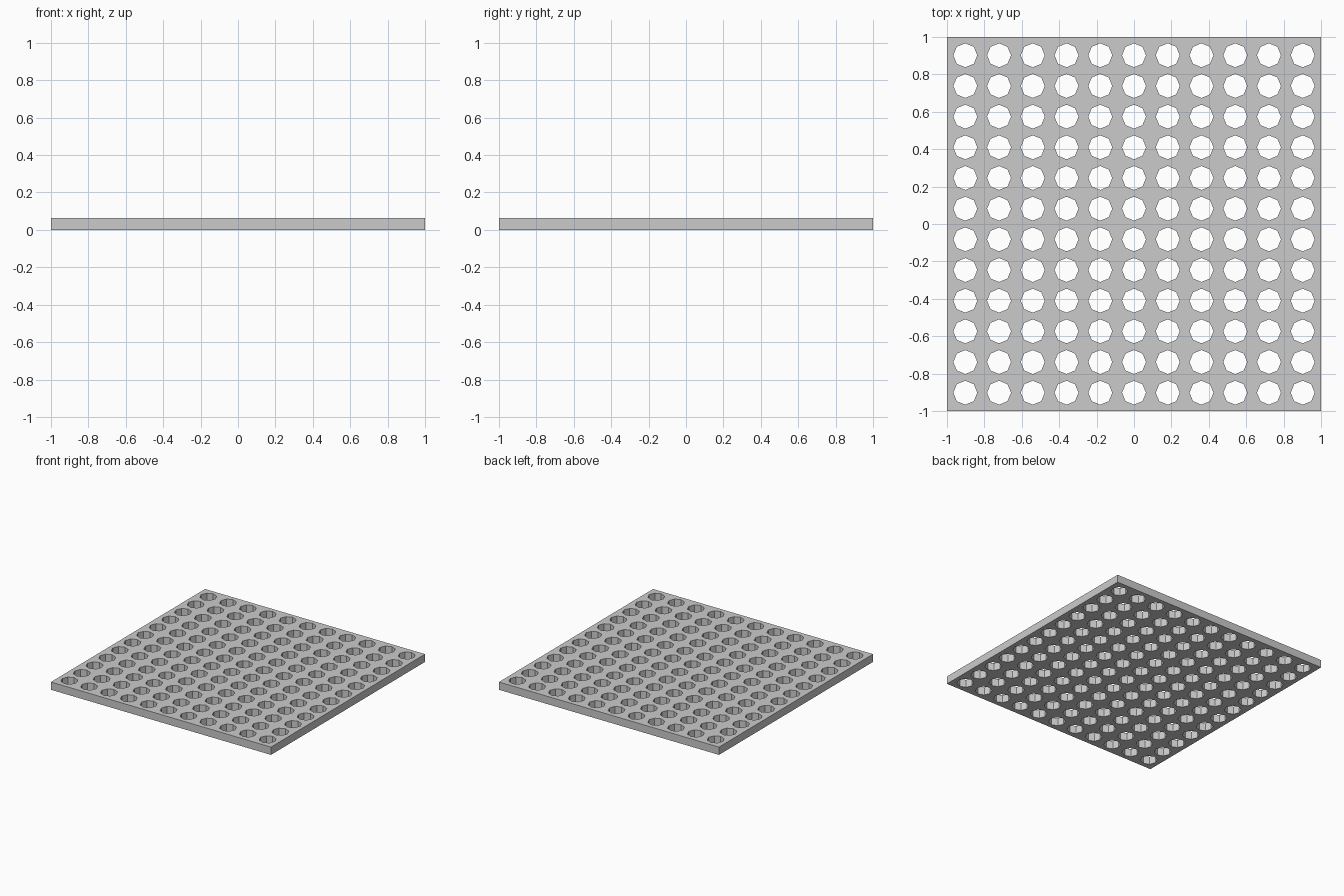
import bpy, bmesh
from math import cos, sin, tau

if "Cube" in bpy.data.objects:
    bpy.data.objects.remove(bpy.data.objects["Cube"])

COLS, ROWS, REACH = 11, 12, 0.902
RADIUS, SIDES, THICK = 0.064, 8, 0.064

# Flat outline with a grid of octagonal holes, extruded into a plate
curve = bpy.data.curves.new("perforated_plate", 'CURVE')
curve.dimensions = '2D'
curve.fill_mode = 'BOTH'
curve.extrude = THICK / 2

def add_loop(points):
    spline = curve.splines.new('POLY')
    spline.points.add(len(points) - 1)
    for p, (x, y) in zip(spline.points, points):
        p.co = (x, y, 0, 1)
    spline.use_cyclic_u = True

add_loop([(-1, -1), (1, -1), (1, 1), (-1, 1)])
for i in range(COLS):
    for j in range(ROWS):
        cx = REACH * (2 * i / (COLS - 1) - 1)
        cy = REACH * (2 * j / (ROWS - 1) - 1)
        add_loop([(cx + RADIUS * cos(tau * k / SIDES),
                   cy + RADIUS * sin(tau * k / SIDES)) for k in range(SIDES)])

plate = bpy.data.objects.new("perforated_plate", curve)
bpy.context.collection.objects.link(plate)
plate.location.z = THICK / 2
bpy.context.view_layer.objects.active = plate
plate.select_set(True)
bpy.ops.object.convert(target='MESH')

# Weld the caps to the walls and keep flat faces
mesh = bpy.context.object.data
bm = bmesh.new()
bm.from_mesh(mesh)
bmesh.ops.remove_doubles(bm, verts=bm.verts, dist=1e-4)
bmesh.ops.recalc_face_normals(bm, faces=bm.faces)
for f in bm.faces:
    f.smooth = False
bm.to_mesh(mesh)
bm.free()
